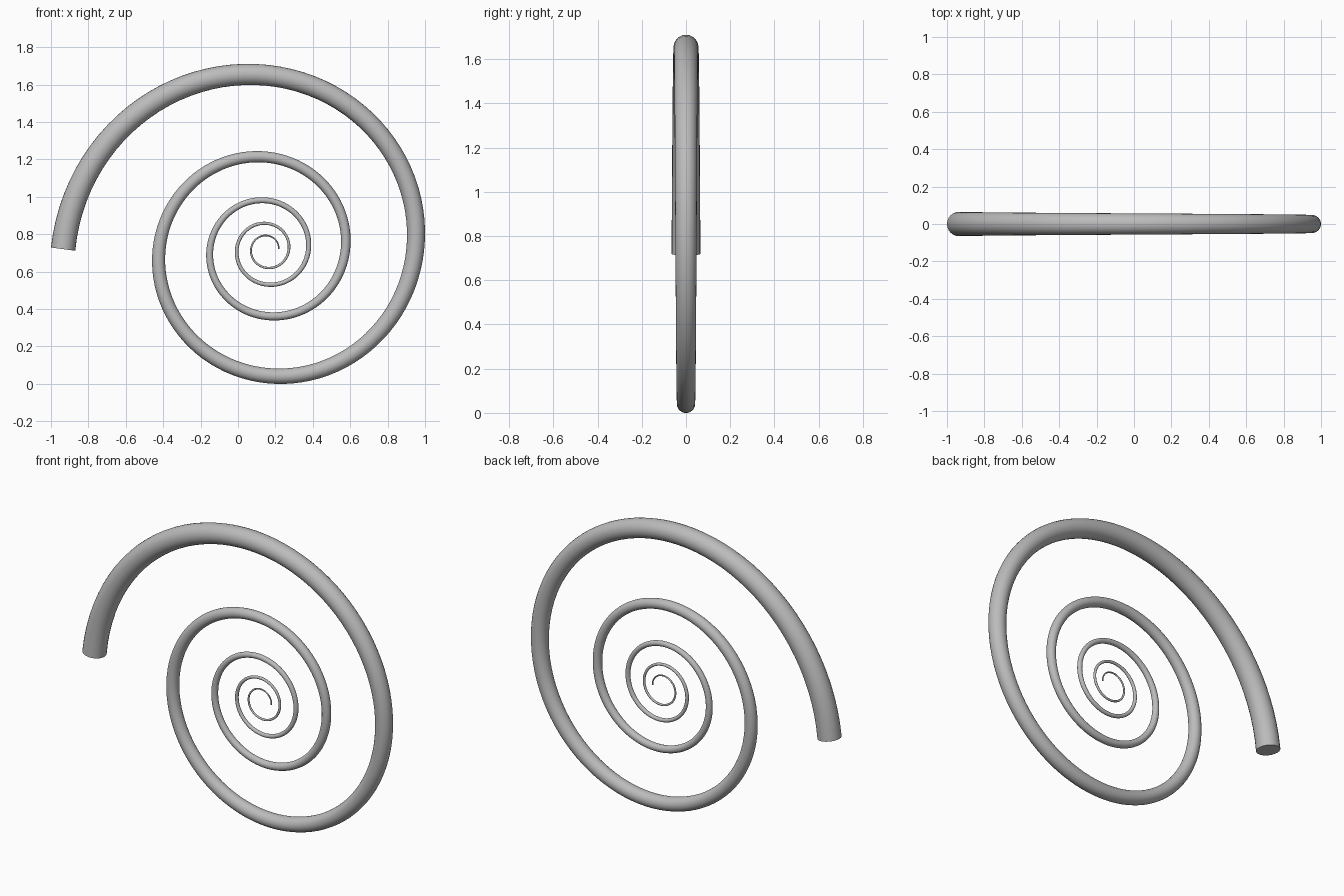
import bpy
import math

# Remove the default cube
cube = bpy.data.objects.get("Cube")
if cube:
    bpy.data.objects.remove(cube, do_unlink=True)

# Spiral parameters
CENTER_X, CENTER_Z = 0.155, 0.72
OUTER_RADIUS = 1.09
GROWTH_PER_TURN = 1.89
TURNS = 4.5
THICKNESS = 0.06          # tube radius relative to spiral radius
STEPS_PER_TURN = 96

# Grey material
grey = bpy.data.materials.new("plain_grey")
grey.use_nodes = True
color = (0.5, 0.5, 0.5, 1)
grey.diffuse_color = color
grey.node_tree.nodes["Principled BSDF"].inputs["Base Color"].default_value = color

# Centre line: logarithmic spiral whose tube tapers towards the middle
curve = bpy.data.curves.new("spiral_tube", "CURVE")
curve.dimensions = "3D"
curve.bevel_depth = 1
curve.bevel_resolution = 10
curve.use_fill_caps = True
count = int(TURNS * STEPS_PER_TURN) + 1
spline = curve.splines.new("POLY")
spline.points.add(count - 1)
for i, point in enumerate(spline.points):
    turn = i / STEPS_PER_TURN
    radius = OUTER_RADIUS * GROWTH_PER_TURN ** -turn
    angle = math.pi - turn * math.tau
    point.co = (CENTER_X + radius * math.cos(angle), 0,
                CENTER_Z + radius * math.sin(angle), 1)
    point.radius = THICKNESS * radius

# Tapered tube as a smooth mesh with crisp end caps
tube = bpy.data.objects.new("spiral_tube", curve)
bpy.context.collection.objects.link(tube)
curve.materials.append(grey)
bpy.ops.object.select_all(action="DESELECT")
tube.select_set(True)
bpy.context.view_layer.objects.active = tube
bpy.ops.object.convert(target="MESH")
bpy.ops.object.shade_smooth_by_angle(angle=math.radians(40))
